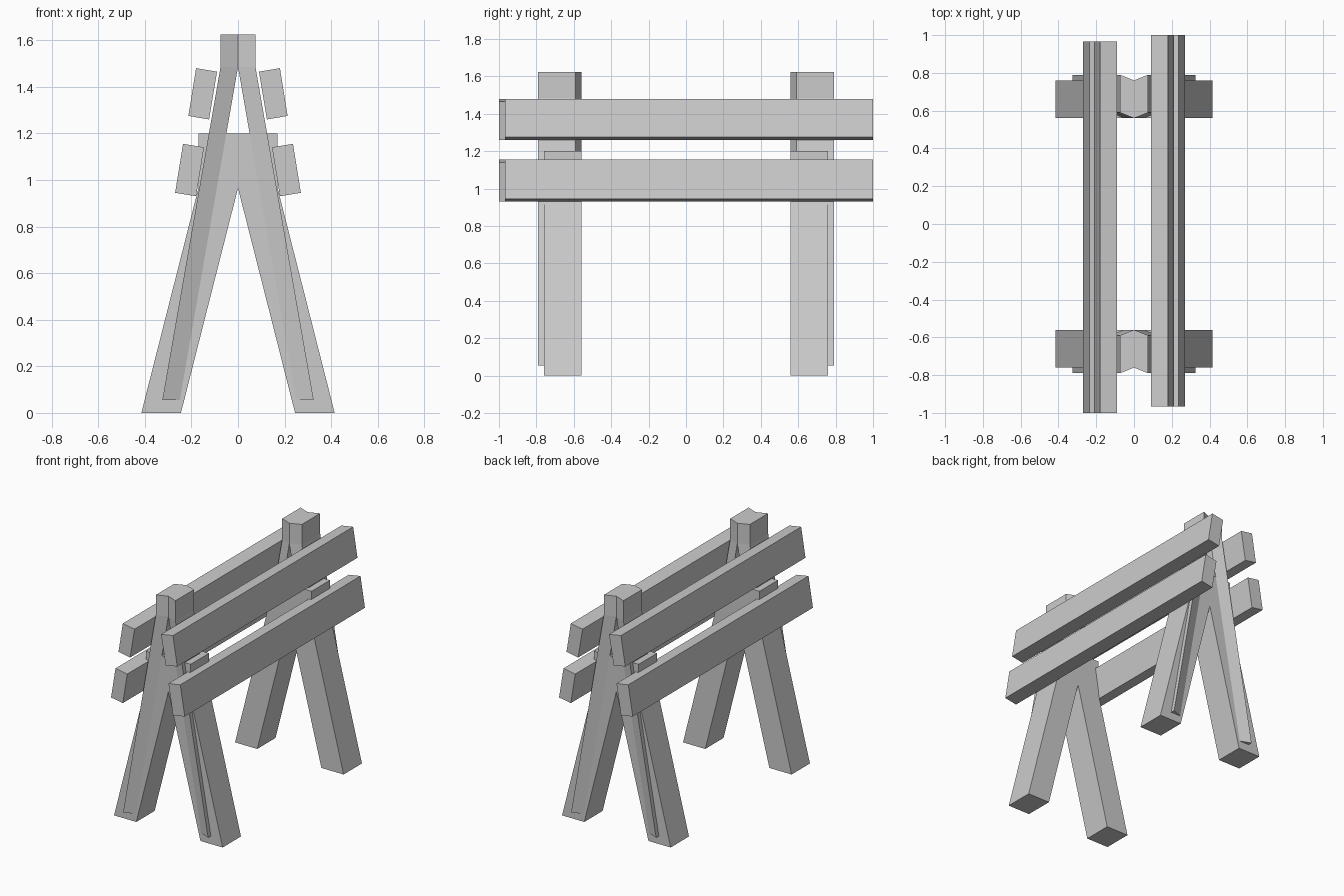
import bpy, bmesh

if "Cube" in bpy.data.objects:
    bpy.data.objects.remove(bpy.data.objects["Cube"])


def make_object(name, bm):
    bmesh.ops.recalc_face_normals(bm, faces=bm.faces)
    mesh = bpy.data.meshes.new(name)
    bm.to_mesh(mesh)
    bm.free()
    obj = bpy.data.objects.new(name, mesh)
    bpy.context.collection.objects.link(obj)
    return obj


def trestle(name, stations, skew):
    """Half an A-frame lofted through (inner x, outer x, z); mirrored to both sides and both ends."""
    bm = bmesh.new()
    rings = []
    for xi, xo, z in stations:
        rings.append([bm.verts.new(p) for p in (
            (xi, -0.56, z[0]), (xo, -0.56 - skew, z[1]),
            (xo, -0.76 - skew, z[1]), (xi, -0.76, z[0]))])
    for n, (a, b) in enumerate(zip(rings, rings[1:])):
        for i in range(4):
            if i == 3 and n > 0:      # open on the centre plane
                continue
            j = (i + 1) % 4
            bm.faces.new((a[i], a[j], b[j], b[i]))
    bm.faces.new(rings[0])
    bm.faces.new(rings[-1])
    obj = make_object(name, bm)
    mod = obj.modifiers.new("mirror", 'MIRROR')
    mod.use_axis = (True, True, False)


def rail(name, profile, side):
    """Tilted plank along y; the left and right planks are offset lengthwise."""
    bm = bmesh.new()
    ends = [[bm.verts.new((side * x, side * y, z)) for x, z in profile]
            for y in (-0.967, 1.0)]
    for i in range(4):
        j = (i + 1) % 4
        bm.faces.new((ends[0][i], ends[0][j], ends[1][j], ends[1][i]))
    for ring in ends:
        bm.faces.new(ring)
    make_object(name, bm)


# Thick lower A-frames
trestle("lower_trestles", [(0.245, 0.415, (0, 0)),
                           (0, 0.17, (0.965, 0.965)),
                           (0, 0.17, (1.2, 1.2))], 0.0)

# Tall slim A-frames, legs turned slightly outward
trestle("upper_trestles", [(0.25, 0.325, (0.055, 0.055)),
                           (0, 0.075, (1.485, 1.485)),
                           (0, 0.075, (1.625, 1.625))], 0.03)

# Planks on both sides
upper = [(0.09, 1.465), (0.18, 1.48), (0.213, 1.275), (0.124, 1.26)]
lower = [(0.146, 1.14), (0.236, 1.155), (0.27, 0.945), (0.18, 0.93)]
for label, side in (("right", 1), ("left", -1)):
    rail("upper_rail_" + label, upper, side)
    rail("lower_rail_" + label, lower, side)
